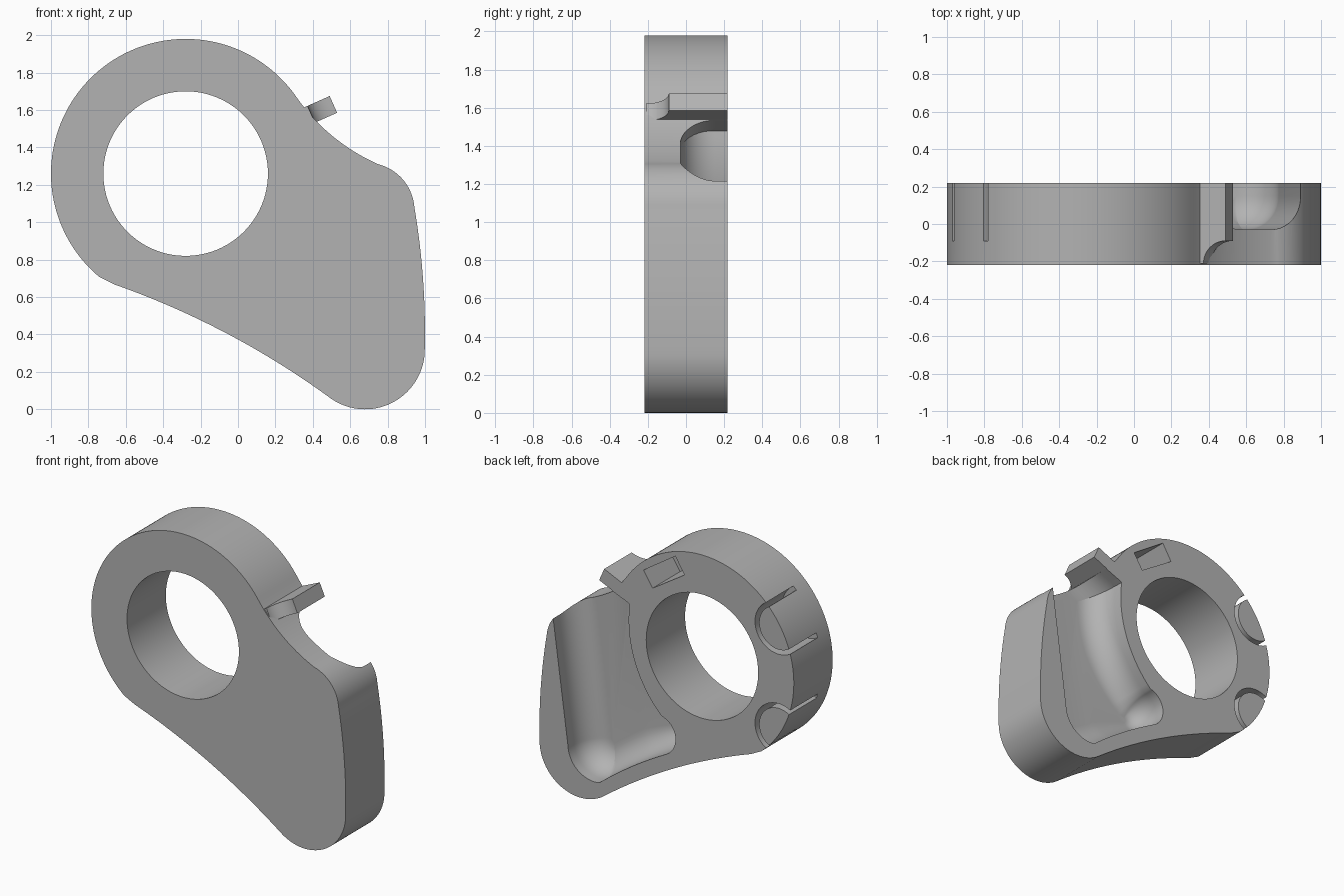
import bpy, bmesh
from math import sin, cos, pi, radians, atan2
from mathutils import Vector

if "Cube" in bpy.data.objects:
    bpy.data.objects.remove(bpy.data.objects["Cube"])

FRONT, BACK, SLOT_Y = -0.218, 0.218, -0.09
CENTRE = Vector((-0.28, 1.26))

grey = bpy.data.materials.new("plain grey")
grey.use_nodes = True
grey.diffuse_color = (0.45, 0.45, 0.45, 1)
grey.node_tree.nodes["Principled BSDF"].inputs["Base Color"].default_value = grey.diffuse_color


def polar(centre, r, deg):
    return Vector(centre) + r * Vector((cos(radians(deg)), sin(radians(deg))))


def circle(centre, r, start=0, end=360, n=96):
    return [polar(centre, r, start + (end - start) * i / n) for i in range(n)]


def arc(a, b, c, n=20):
    """Arc through three points, leaving out the last one."""
    a, b, c = map(Vector, (a, b, c))
    p, q = b - a, c - a
    d = 2 * (p.x * q.y - p.y * q.x)
    o = a + Vector((q.y * p.length_squared - p.y * q.length_squared,
                    p.x * q.length_squared - q.x * p.length_squared)) / d
    start, end = atan2(*(a - o).yx), atan2(*(c - o).yx)
    sweep = (end - start) % (2 * pi) if d > 0 else -((start - end) % (2 * pi))
    r = (a - o).length
    return [o + r * Vector((cos(start + sweep * i / n), sin(start + sweep * i / n)))
            for i in range(n)]


def loft(name, layers):
    """Closed solid through equal outlines in x and z, each at its own y."""
    bm = bmesh.new()
    rings = [[bm.verts.new((p[0], y, p[1])) for p in pts] for y, pts in layers]
    for low, high in zip(rings, rings[1:]):
        for i in range(len(low)):
            bm.faces.new((low[i - 1], low[i], high[i], high[i - 1]))
    bm.faces.new(rings[0])
    bm.faces.new(rings[-1])
    bmesh.ops.recalc_face_normals(bm, faces=bm.faces)
    mesh = bpy.data.meshes.new(name)
    bm.to_mesh(mesh)
    bm.free()
    mesh.materials.append(grey)
    obj = bpy.data.objects.new(name, mesh)
    bpy.context.collection.objects.link(obj)
    return obj


def prism(name, pts, y0, y1):
    return loft(name, [(y0, pts), (y1, pts)])


def combine(target, other, operation):
    mod = target.modifiers.new(other.name, "BOOLEAN")
    mod.operation, mod.solver, mod.object = operation, "EXACT", other
    bpy.context.view_layer.objects.active = target
    bpy.ops.object.modifier_apply(modifier=mod.name)
    bpy.data.objects.remove(other)


def inset(pts, amount):
    """Move a clockwise outline inwards; the narrow end moves less."""
    out = []
    for i, p in enumerate(pts):
        d0 = (p - pts[i - 1]).normalized()
        d1 = (pts[(i + 1) % len(pts)] - p).normalized()
        n0, n1 = Vector((d0.y, -d0.x)), Vector((d1.y, -d1.x))
        miter = (n0 + n1) / (1 + n0.dot(n1))
        out.append(p + miter * amount * min(1, 0.7 + 1.2 * max(0, p.x)))
    return out


# Body: ring flowing into a rounded arm
outline = circle(CENTRE, 0.72, 36, 232)
outline += arc((-0.66, 0.667), (-0.05, 0.4), (0.5, 0.055), 32)
outline += arc((0.5, 0.055), (0.68, 0), (0.998, 0.3), 32)
outline += arc((0.998, 0.3), (0.985, 0.75), (0.943, 1.08))
outline += arc((0.943, 1.08), (0.88, 1.23), (0.75, 1.31))
outline += arc((0.75, 1.31), (0.5, 1.465), (0.303, 1.683))
body = prism("body", outline, FRONT, BACK)

# Round through hole
combine(body, prism("bore", circle(CENTRE, 0.44), -1, 1), "DIFFERENCE")

# Back pocket with a rounded floor, open at the shoulder
pocket = [Vector((0.96, 1.75)), Vector((0.884, 1.16))]
pocket += arc((0.775, 0.34), (0.70, 0.19), (0.53, 0.145))
pocket += arc((0.53, 0.145), (0.28, 0.325), (0.0, 0.49))
pocket += arc((0.0, 0.49), (-0.07, 0.62), (0.04, 0.75))
pocket += arc((0.04, 0.75), (0.25, 1.08), (0.29, 1.48))
pocket += [Vector((0.29, 1.48))]
layers = [(0.4, pocket)]
for i in range(11):
    t = pi / 2 * i / 10
    layers.append((-0.03 + 0.18 * (1 - sin(t)), inset(pocket, 0.17 * (1 - cos(t)))))
combine(body, loft("pocket", layers), "DIFFERENCE")

# Rectangular socket near the top of the ring
socket = [(0.181, 1.749), (-0.069, 1.915), (-0.14, 1.80), (0.11, 1.64)]
combine(body, prism("socket", socket, SLOT_Y, 0.4), "DIFFERENCE")

# Two curved slots that free round buttons on the side
for angle in (149, 211):
    hub = polar(CENTRE, 0.70, angle)
    slot = circle(hub, 0.185, angle + 70, angle + 290, 48)
    slot += circle(hub, 0.152, angle + 290, angle + 70, 48)
    combine(body, prism("slot", slot, SLOT_Y, 0.4), "DIFFERENCE")

# Slanted tab with a flared root
along, across = polar((0, 0), 1, 24), polar((0, 0), 1, 114)
end = Vector((0.51, 1.63))
flare = [(-0.28, BACK), (0, BACK), (0, SLOT_Y)]
flare += [(-0.13 * sin(t), -0.21 + 0.12 * cos(t)) for t in (pi / 24 * i for i in range(1, 13))]
flare += [(-0.28, -0.21)]
bm = bmesh.new()
sides = []
for half in (-0.049, 0.049):
    base = [end + along * u + across * half for u, y in flare]
    sides.append([bm.verts.new((p.x, y, p.y)) for p, (u, y) in zip(base, flare)])
for i in range(len(flare)):
    bm.faces.new((sides[0][i - 1], sides[0][i], sides[1][i], sides[1][i - 1]))
for side in sides:
    bm.faces.new(side)
bmesh.ops.recalc_face_normals(bm, faces=bm.faces)
tab_mesh = bpy.data.meshes.new("tab")
bm.to_mesh(tab_mesh)
bm.free()
tab_mesh.materials.append(grey)
tab = bpy.data.objects.new("tab", tab_mesh)
bpy.context.collection.objects.link(tab)

# Smooth the curved walls, keep the edges crisp
for obj in (body, tab):
    bpy.ops.object.select_all(action="DESELECT")
    obj.select_set(True)
    bpy.context.view_layer.objects.active = obj
    bpy.ops.object.shade_smooth_by_angle(angle=radians(30))
